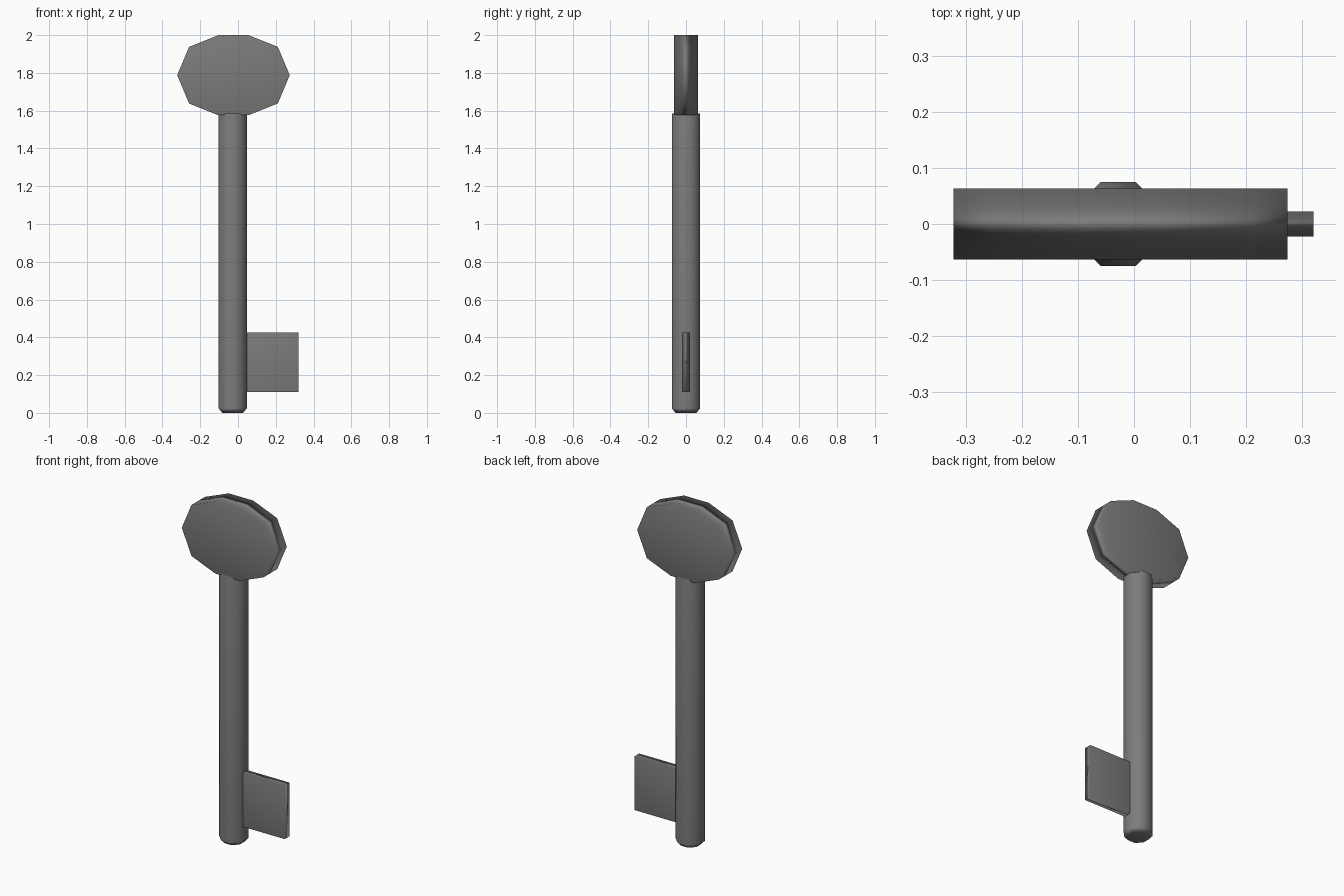
import bpy, bmesh
from math import cos, sin, pi

cube = bpy.data.objects.get("Cube")
if cube:
    bpy.data.objects.remove(cube, do_unlink=True)

COLOUR = (0.2, 0.2, 0.2, 1)
iron = bpy.data.materials.new("dark_iron")
iron.use_nodes = True
iron.diffuse_color = COLOUR
iron.node_tree.nodes["Principled BSDF"].inputs["Base Color"].default_value = COLOUR

AXIS_X = -0.028  # shaft centre line


def loft(name, rings):
    """Closed solid through equal-length rings, with capped ends."""
    bm = bmesh.new()
    loops = [[bm.verts.new(p) for p in ring] for ring in rings]
    for a, b in zip(loops, loops[1:]):
        for i in range(len(a)):
            j = (i + 1) % len(a)
            bm.faces.new((a[i], a[j], b[j], b[i]))
    bm.faces.new(loops[0])
    bm.faces.new(loops[-1])
    bmesh.ops.recalc_face_normals(bm, faces=bm.faces)
    mesh = bpy.data.meshes.new(name)
    bm.to_mesh(mesh)
    bm.free()
    mesh.materials.append(iron)
    mesh.shade_smooth()
    obj = bpy.data.objects.new(name, mesh)
    bpy.context.collection.objects.link(obj)
    # Broad faces dominate the soft shading
    obj.modifiers.new("weighted_normals", "WEIGHTED_NORMAL").mode = "FACE_AREA"
    return obj


def plate(name, outline, half_depth):
    return loft(name, [[(x, y, z) for x, z in outline]
                       for y in (-half_depth, half_depth)])


def octagon(apothem, z):
    r = apothem / cos(pi / 8)
    angles = [(i + 0.5) * pi / 4 for i in range(8)]
    return [(AXIS_X + r * cos(a), r * sin(a), z) for a in angles]


# Shaft: eight-sided bar with a chamfered tip
loft("shaft", [octagon(0.055, 0), octagon(0.075, 0.024), octagon(0.075, 1.584)])

# Bow: ten-sided oval plate
quarter = [(0.08, 0.212), (0.235, 0.15)]
right_half = quarter + [(0.298, 0)] + [(x, -z) for x, z in reversed(quarter)]
oval = right_half + [(-x, z) for x, z in reversed(right_half)]
plate("bow", [(x - 0.024, z + 1.788) for x, z in oval], 0.063)

# Bit: flat rectangular blade
plate("bit", [(0, 0.11), (0.32, 0.11), (0.32, 0.426), (0, 0.426)], 0.022)
